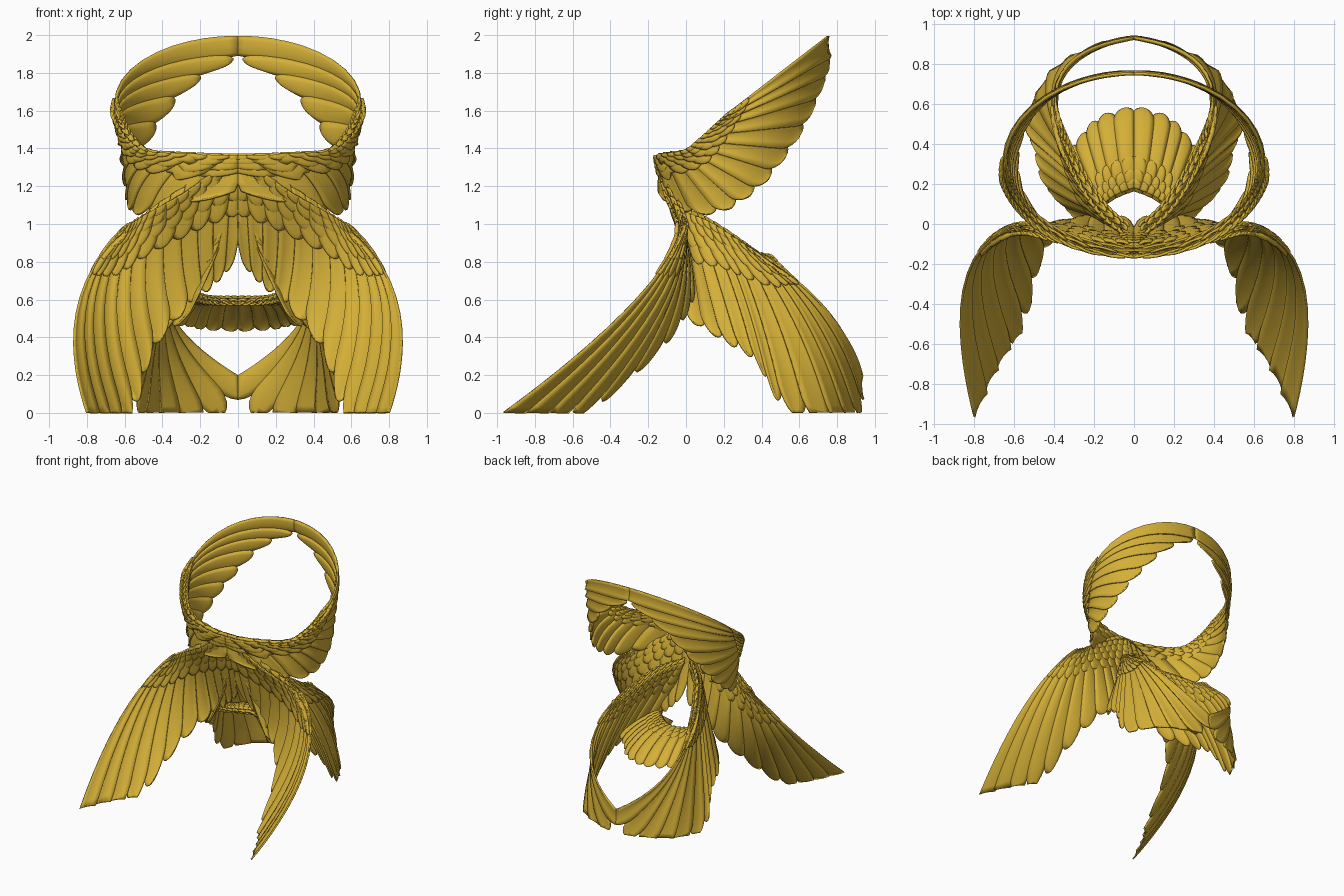
import bpy, bmesh
from math import sin, cos, radians, sqrt
from mathutils import Vector

if "Cube" in bpy.data.objects:
    bpy.data.objects.remove(bpy.data.objects["Cube"])

gold = bpy.data.materials.new("gold")
gold.diffuse_color = (0.658, 0.429, 0.038, 1)
gold.use_nodes = True
gold.node_tree.nodes["Principled BSDF"].inputs["Base Color"].default_value = gold.diffuse_color


def blend(keys, s):
    """Catmull-Rom through a list of equal-length number tuples."""
    s = min(max(s, 0), 1) * (len(keys) - 1)
    i = min(int(s), len(keys) - 2)
    f = s - i
    b, c = keys[i], keys[i + 1]
    a = keys[i - 1] if i else [2 * p - q for p, q in zip(b, c)]
    d = keys[i + 2] if i + 2 < len(keys) else [2 * q - p for p, q in zip(b, c)]
    return [0.5 * (2 * q + (r - p) * f + (2 * p - 5 * q + 4 * r - w) * f * f
                   + (3 * q - p - 3 * r + w) * f ** 3) for p, q, r, w in zip(a, b, c, d)]


def bent(keys):
    """Surface from feathers given as root, middle and tip points."""
    def surface(s, t):
        k = blend(keys, s)
        a, m, b = Vector(k[:3]), Vector(k[3:6]), Vector(k[6:])
        return a * (1 - t) * (1 - 2 * t) + m * 4 * t * (1 - t) + b * t * (2 * t - 1)
    return surface


def ring(keys):
    """Surface wrapped round an upright ring; feathers given as angle, height at root and tip."""
    def depth(angle):
        return 0.31 - 0.45 * cos(radians(angle))

    def surface(s, t):
        a0, z0, a1, z1 = blend(keys, s)
        a = a0 + (a1 - a0) * t
        y = depth(a)
        if a1 < 50:     # breast feathers hang down almost straight
            z = z0 + (z1 - z0) * t
        else:
            z = z0 + (z1 - z0) * (y - depth(a0)) / (depth(a1) - depth(a0))
        lead = max(1.38, 1.57 + 0.77 * (y - 0.2))
        x = 0.655 * sin(radians(a)) * (1 - 0.2 * max(0, lead - z))
        return Vector((x, y, z))
    return surface


def feather(bm, surf, s, half, t0, t1, lift, dome, tip, steps, across=4):
    """One rounded, slightly domed blade lying on the surface."""
    rows = []
    e = 0.01
    sc = min(max(s, e), 1 - e)
    side = 1 if lift >= 0 else -1
    for j in range(steps + 1):
        u = sin(j / steps * 1.5708)
        t = t0 + (t1 - t0) * u
        n = (surf(sc + e, t) - surf(sc - e, t)).cross(surf(sc, t + e) - surf(sc, t - e)).normalized()
        w = 0.8 + 0.2 * min(1, 3 * u)
        if u > 1 - tip:
            w *= max(0.06, sqrt(max(0, 1 - ((u - 1 + tip) / tip) ** 2)))
        row = []
        for k in range(across + 1):
            lat = 2 * k / across - 1
            p = surf(s + lat * w * half, t)
            p += n * (lift + side * dome * (1 - lat * lat) * w + 0.006 * lat * w)
            row.append(bm.verts.new(p))
        rows.append(row)
    for r, q in zip(rows, rows[1:]):
        for k in range(across):
            bm.faces.new((r[k], r[k + 1], q[k + 1], q[k]))


def plumage(name, surf, count, coverts, fade, thick=0.012):
    """Long feathers plus covert rows on both faces, mirrored across x."""
    bm = bmesh.new()
    for i in range(count):
        feather(bm, surf, (i + 0.5) / count, 0.6 / count, 0, 1, 0, 0.010, 0.13, 18)
    for n, reach, lift in coverts:
        for i in range(n):
            s = (i + 0.5) / n
            end = reach * (1 - fade * s)
            for sign in (1, -1):
                feather(bm, surf, s, 0.62 / n, end * 0.3, end, sign * lift, 0.007, 0.35, 7)
    # cut level with the ground and along the middle
    for co, no in (((0, 0, 0.002), (0, 0, -1)), ((0, 0, 0), (-1, 0, 0))):
        bmesh.ops.bisect_plane(bm, geom=bm.verts[:] + bm.edges[:] + bm.faces[:],
                               plane_co=co, plane_no=no, clear_outer=True)
    mesh = bpy.data.meshes.new(name)
    bm.to_mesh(mesh)
    bm.free()
    ob = bpy.data.objects.new(name, mesh)
    bpy.context.collection.objects.link(ob)
    mesh.materials.append(gold)
    mod = ob.modifiers.new("thickness", 'SOLIDIFY')
    mod.thickness = thick
    mod.offset = 0
    mod = ob.modifiers.new("mirror", 'MIRROR')
    mod.use_mirror_merge = False
    bpy.ops.object.select_all(action='DESELECT')
    ob.select_set(True)
    bpy.context.view_layer.objects.active = ob
    bpy.ops.object.shade_smooth_by_angle(angle=radians(40))


wing_coverts = [(11, 0.5, 0.008), (12, 0.36, 0.014), (14, 0.24, 0.018), (16, 0.13, 0.021)]

# upper wings, curling back into a tilted ring
plumage("upper_wings", ring([
    (-6, 1.37, 2, 1.16), (24, 1.38, 62, 1.05), (46, 1.395, 97, 1.17),
    (58, 1.45, 127, 1.43), (69, 1.52, 160, 1.75), (77, 1.575, 200, 1.975)]),
    12, wing_coverts, 0.75)

# front wings, sweeping down and forward to the ground
plumage("front_wings", bent([
    (-0.03, -0.12, 1.37, -0.02, -0.06, 1.06, 0.03, 0.03, 0.78),
    (0.12, -0.12, 1.31, 0.14, -0.04, 0.98, 0.13, 0.04, 0.67),
    (0.28, -0.10, 1.20, 0.31, 0.00, 0.88, 0.26, 0.02, 0.56),
    (0.42, -0.06, 1.11, 0.50, -0.02, 0.75, 0.44, -0.14, 0.33),
    (0.50, -0.03, 1.05, 0.65, -0.11, 0.60, 0.54, -0.50, 0.02),
    (0.54, -0.02, 1.02, 0.77, -0.23, 0.55, 0.65, -0.81, -0.08),
    (0.56, -0.02, 1.00, 0.85, -0.34, 0.53, 0.76, -1.10, -0.09)]),
    12, wing_coverts, 0.4)

# rear wings, sweeping down and closing into a ring behind
plumage("rear_wings", bent([
    (0.03, -0.03, 1.10, 0.13, 0.00, 0.80, 0.27, 0.00, 0.50),
    (0.10, 0.03, 1.07, 0.27, 0.10, 0.75, 0.45, 0.20, 0.38),
    (0.17, 0.10, 1.04, 0.35, 0.25, 0.68, 0.50, 0.37, 0.27),
    (0.24, 0.20, 0.98, 0.40, 0.38, 0.57, 0.54, 0.52, 0.03),
    (0.30, 0.30, 0.91, 0.42, 0.58, 0.48, 0.41, 0.78, -0.07),
    (0.34, 0.38, 0.85, 0.38, 0.70, 0.48, 0.15, 0.91, -0.04),
    (0.36, 0.42, 0.82, 0.34, 0.80, 0.48, -0.12, 0.95, 0.13)]),
    12, wing_coverts, 0.6)

# fanned tail between the rear wings
plumage("tail", bent([
    (-0.01, 0.17, 0.59, 0.00, 0.38, 0.57, 0.00, 0.59, 0.43),
    (0.09, 0.13, 0.59, 0.14, 0.33, 0.57, 0.18, 0.53, 0.44),
    (0.16, 0.08, 0.60, 0.23, 0.25, 0.57, 0.29, 0.41, 0.46),
    (0.21, 0.04, 0.62, 0.32, 0.15, 0.57, 0.43, 0.27, 0.45)]),
    6, [(7, 0.42, 0.006), (8, 0.26, 0.010), (9, 0.14, 0.013)], 0.1)
